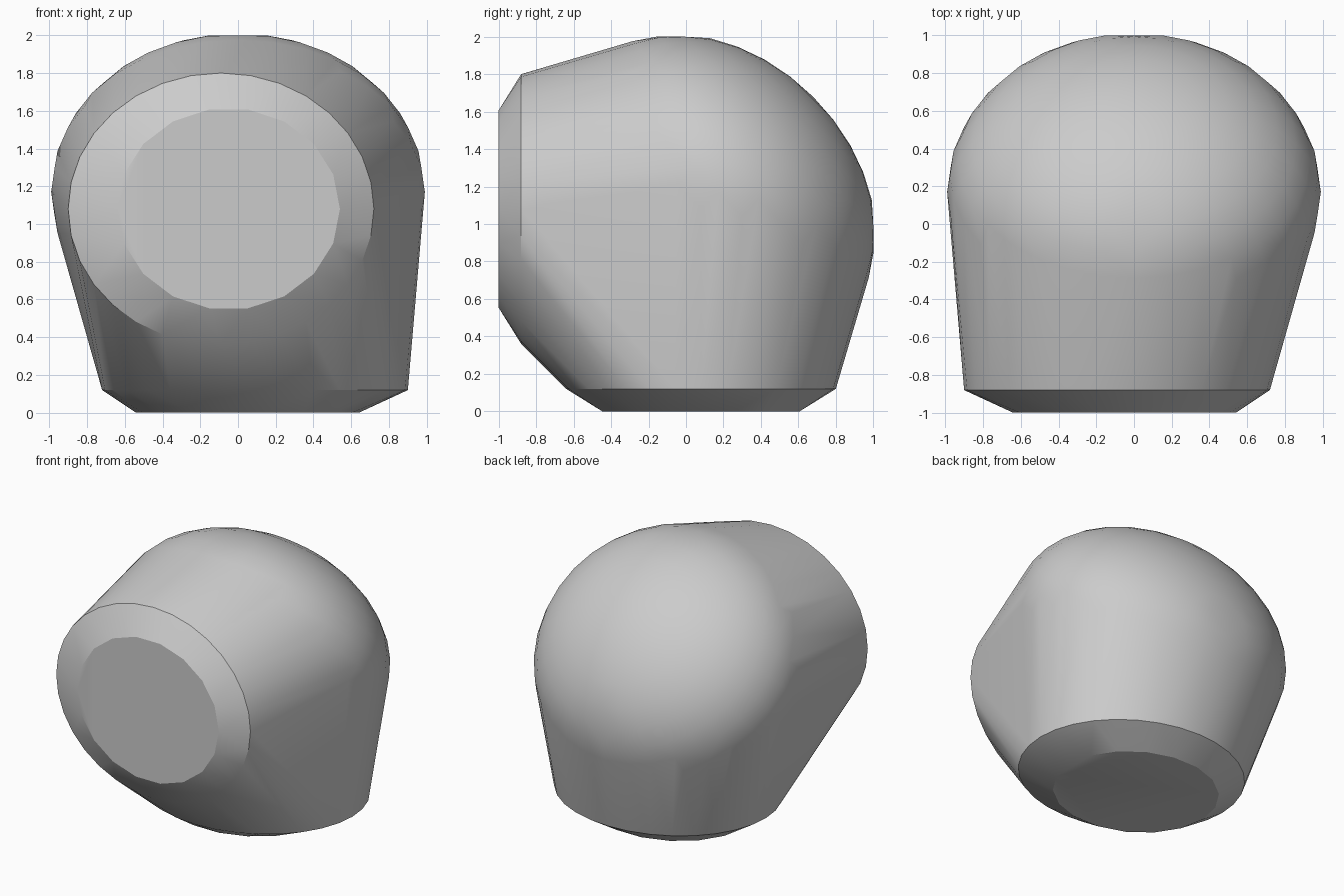
import bpy
import bmesh
from math import cos, sin, pi, radians
from mathutils import Matrix

cube = bpy.data.objects.get("Cube")
if cube:
    bpy.data.objects.remove(cube, do_unlink=True)

# Plain grey material
grey = bpy.data.materials.new("light grey")
grey.use_nodes = True
colour = (0.6, 0.6, 0.6, 1)
grey.diffuse_color = colour
grey.node_tree.nodes["Principled BSDF"].inputs["Base Color"].default_value = colour

bm = bmesh.new()

# Flattened dome, tilted up and back, levelled off at the top and rear
tilt = (Matrix.Translation((0, 0.17, 1.17)) @ Matrix.Rotation(radians(-45), 4, 'X')
        @ Matrix.Diagonal((0.99, 0.95, 0.72, 1)))
bmesh.ops.create_uvsphere(bm, u_segments=32, v_segments=18, radius=1, matrix=tilt)
for v in bm.verts:
    v.co.y = min(v.co.y, 1)
    v.co.z = min(v.co.z, 2)
bmesh.ops.delete(bm, geom=bm.edges[:], context='EDGES_FACES')


# The front boss and the foot are the same chamfered disc on two planes
def chamfered_disc(place):
    for depth, shift, rx, ry, count in ((-0.88, 0.09, 0.81, 0.72, 32),
                                        (-1, 0.05, 0.59, 0.535, 18)):
        for i in range(count):
            a = 2 * pi * i / count
            bm.verts.new(place(shift + rx * cos(a), 0.08 + ry * sin(a), depth))


chamfered_disc(lambda a, b, d: (a, b, d + 1))
chamfered_disc(lambda a, b, d: (-a, d, b + 1))

# Wrap one continuous skin around all the parts
bmesh.ops.convex_hull(bm, input=bm.verts[:])
loose = [v for v in bm.verts if not v.link_faces]
bmesh.ops.delete(bm, geom=loose, context='VERTS')
bmesh.ops.dissolve_limit(bm, angle_limit=radians(0.5), verts=bm.verts[:], edges=bm.edges[:])
bmesh.ops.recalc_face_normals(bm, faces=bm.faces[:])

mesh = bpy.data.meshes.new("rounded_body")
bm.to_mesh(mesh)
bm.free()
mesh.materials.append(grey)
body = bpy.data.objects.new("rounded_body", mesh)
bpy.context.collection.objects.link(body)

# Smooth skin with crisp rims on the flat faces
bpy.ops.object.select_all(action='DESELECT')
body.select_set(True)
bpy.context.view_layer.objects.active = body
bpy.ops.object.shade_smooth_by_angle(angle=radians(25))
